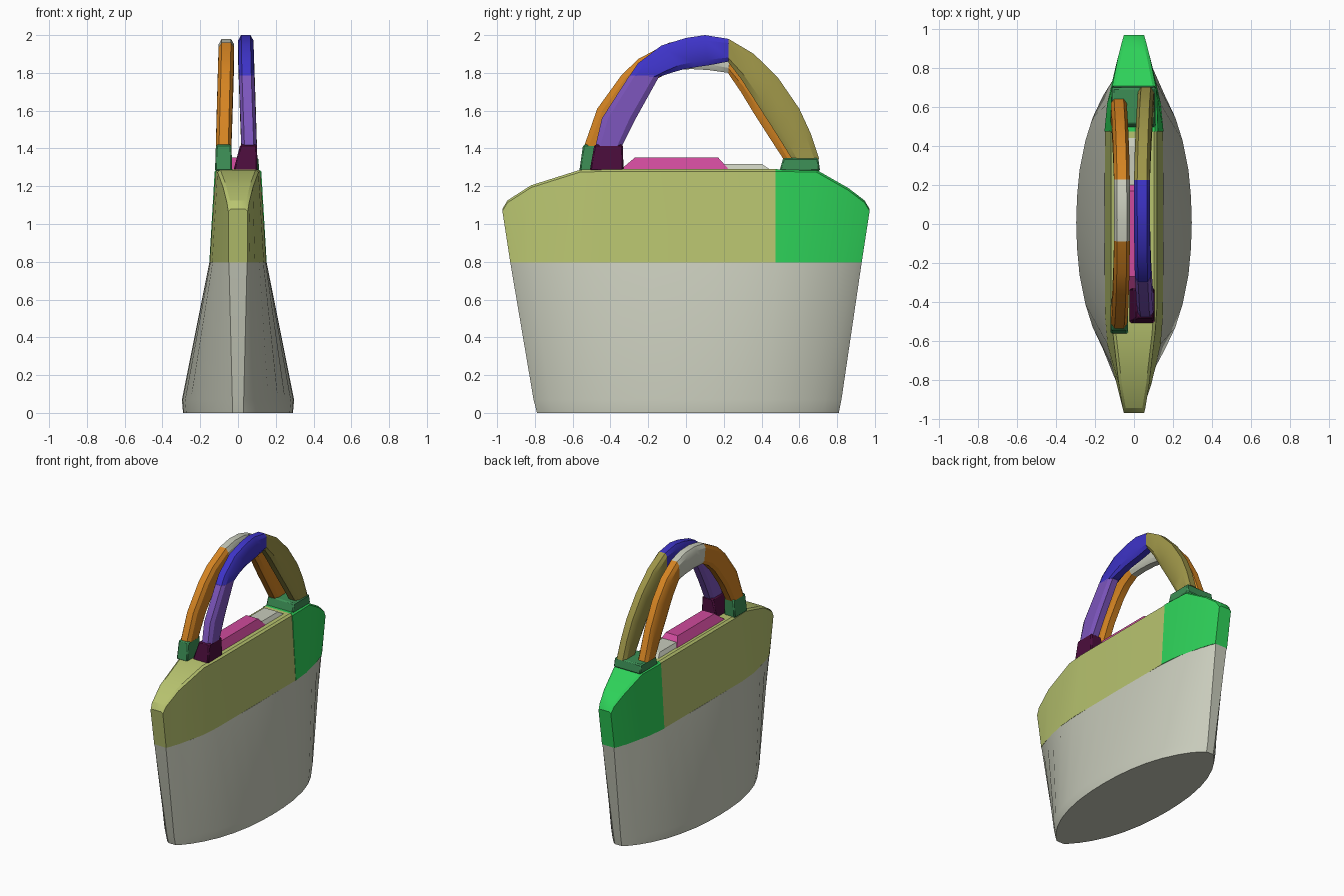
import bpy, bmesh, math

cube = bpy.data.objects.get("Cube")
if cube:
    bpy.data.objects.remove(cube)


def material(name, rgb):
    m = bpy.data.materials.new(name)
    m.use_nodes = True
    colour = (*rgb, 1)
    m.diffuse_color = colour
    bsdf = next(n for n in m.node_tree.nodes if n.type == 'BSDF_PRINCIPLED')
    bsdf.inputs["Base Color"].default_value = colour
    return m


GREY = material("pale grey", (0.58, 0.60, 0.50))
LIME = material("pale lime", (0.48, 0.55, 0.16))
GREEN = material("bright green", (0.027, 0.64, 0.10))
DARK_GREEN = material("dark green", (0.045, 0.27, 0.09))
MAROON = material("maroon", (0.07, 0.004, 0.045))
PURPLE = material("purple", (0.20, 0.09, 0.50))
BLUE = material("blue", (0.048, 0.034, 0.58))
ORANGE = material("orange", (0.66, 0.23, 0.016))
OLIVE = material("olive", (0.34, 0.30, 0.065))
PINK = material("pink", (0.62, 0.07, 0.33))


def loft(name, mat, rings, bevel=0.0, angle=30):
    """Skin a list of equal-length point rings and cap both ends."""
    bm = bmesh.new()
    vs = [[bm.verts.new(p) for p in ring] for ring in rings]
    n = len(vs[0])
    for a, b in zip(vs, vs[1:]):
        for i in range(n):
            j = (i + 1) % n
            bm.faces.new((a[i], a[j], b[j], b[i]))
    bm.faces.new(vs[0][::-1])
    bm.faces.new(vs[-1])
    bmesh.ops.recalc_face_normals(bm, faces=bm.faces[:])
    me = bpy.data.meshes.new(name)
    bm.to_mesh(me)
    bm.free()
    me.materials.append(mat)
    ob = bpy.data.objects.new(name, me)
    bpy.context.collection.objects.link(ob)
    if bevel:
        mod = ob.modifiers.new("soft edges", 'BEVEL')
        mod.width, mod.segments = bevel, 1
        mod.angle_limit = math.radians(40)
    bpy.ops.object.select_all(action='DESELECT')
    bpy.context.view_layer.objects.active = ob
    ob.select_set(True)
    bpy.ops.object.shade_smooth_by_angle(angle=math.radians(angle))
    return ob


def plan_ring(quarter, z, scale=1.0, dy=0.0):
    """Mirror a quarter outline of (y, x) points into a closed ring."""
    half = quarter[:0:-1]
    right = [(x, -y) for y, x in half] + [(x, y) for y, x in quarter]
    pts = right + [(-x, y) for x, y in right[::-1]]
    return [(x * scale, y * scale + dy, z) for x, y in pts]


# Flared lower body
foot = [(0, .297), (.13, .293), (.27, .28), (.42, .25), (.54, .212),
        (.65, .16), (.73, .11), (.79, .06), (.815, .03)]
waist = [(0, .152), (.16, .151), (.32, .15), (.48, .147), (.62, .135),
         (.73, .113), (.82, .088), (.90, .062), (.93, .048)]
loft("lower_body", GREY, [plan_ring(foot, 0, .98, .01),
                          plan_ring(foot, .07, 1.0, .008),
                          plan_ring(waist, .795)], angle=35)


# Upper body, lofted along y: bottom y, top y, bottom and top half width, top z
def upper(name, mat, rows):
    rings = []
    for yb, yt, wb, wt, zt in rows:
        c = .012
        side = [(wb, yb, .795), (wt + c * .3, yt, zt - c), (wt - c, yt, zt)]
        rings.append(side + [(-x, y, z) for x, y, z in side[::-1]])
    loft(name, mat, rings, angle=25)


upper("upper_body", LIME, [
    (-.93, -.972, .05, .048, 1.08), (-.90, -.945, .064, .055, 1.125),
    (-.82, -.82, .09, .075, 1.205), (-.62, -.56, .137, .105, 1.287),
    (-.46, -.42, .15, .115, 1.29), (.475, .475, .15, .115, 1.29)])
upper("rear_end", GREEN, [
    (.475, .475, .152, .12, 1.29), (.62, .69, .138, .112, 1.287),
    (.82, .86, .092, .078, 1.19), (.90, .945, .066, .056, 1.125),
    (.93, .972, .052, .048, 1.08)])


# Blocks given as bottom and top rectangles: x0, x1, y0, y1, z
def block(name, mat, low, high, bevel=.008):
    rings = [[(x0, y0, z), (x1, y0, z), (x1, y1, z), (x0, y1, z)]
             for x0, x1, y0, y1, z in (low, high)]
    loft(name, mat, rings, bevel)


block("front_foot_right_side", DARK_GREEN, (-.122, -.03, -.565, -.41, 1.28),
      (-.117, -.035, -.545, -.40, 1.42))
block("front_foot_left_side", MAROON, (-.025, .105, -.51, -.33, 1.28),
      (.012, .10, -.485, -.335, 1.42))
block("rear_foot", DARK_GREEN, (-.115, .112, .495, .71, 1.28),
      (-.112, .108, .515, .70, 1.35))
block("top_clasp", PINK, (-.085, .075, -.35, .23, 1.285),
      (-.05, .05, -.27, .17, 1.352), 0)
block("top_plate", GREY, (-.08, .075, .2, .45, 1.285),
      (-.06, .055, .2, .40, 1.318), 0)


# Handle pieces: rows of outer y, outer z, inner y, inner z
def handle(name, mat, side, rows, half=.041):
    rings = []
    for yo, zo, yi, zi in rows:
        mid = (zo + zi) / 2
        xc = .04 + (1.95 - mid) * .035 if side > 0 else -.06 - (1.95 - mid) * .03
        # eight-sided section, chamfered at outer and inner edges
        sec = [(-.6, 0), (.6, 0), (1, .18), (1, .82),
               (.6, 1), (-.6, 1), (-1, .82), (-1, .18)]
        rings.append([(xc + half * s, yo + (yi - yo) * t, zo + (zi - zo) * t)
                      for s, t in sec])
    loft(name, mat, rings, angle=30)


# Handle on the +x side
handle("left_handle_front", PURPLE, 1, [
    (-.48, 1.41, -.34, 1.41), (-.445, 1.56, -.265, 1.56),
    (-.30, 1.785, -.14, 1.785)])
handle("left_handle_top", BLUE, 1, [
    (-.305, 1.775, -.14, 1.78), (-.255, 1.85, -.08, 1.80),
    (-.13, 1.945, -.01, 1.82), (0, 1.985, .05, 1.83),
    (.10, 2.0, .12, 1.84), (.225, 1.98, .225, 1.86)])
handle("left_handle_rear", OLIVE, 1, [
    (.225, 1.98, .225, 1.855), (.36, 1.90, .29, 1.77),
    (.49, 1.77, .38, 1.63), (.60, 1.61, .47, 1.49),
    (.66, 1.48, .52, 1.41), (.705, 1.345, .56, 1.345)])

# Handle on the -x side
handle("right_handle_front", ORANGE, -1, [
    (-.54, 1.41, -.40, 1.41), (-.47, 1.61, -.32, 1.56),
    (-.34, 1.79, -.22, 1.70), (-.25, 1.875, -.15, 1.77),
    (-.09, 1.96, -.07, 1.815)])
handle("right_handle_top", GREY, -1, [
    (-.09, 1.96, -.07, 1.815), (.02, 1.98, .03, 1.82),
    (.13, 1.975, .12, 1.815), (.23, 1.945, .225, 1.80)])
handle("right_handle_rear", ORANGE, -1, [
    (.23, 1.945, .225, 1.795), (.36, 1.86, .29, 1.70),
    (.47, 1.73, .36, 1.585), (.56, 1.57, .44, 1.46),
    (.645, 1.345, .515, 1.345)])
